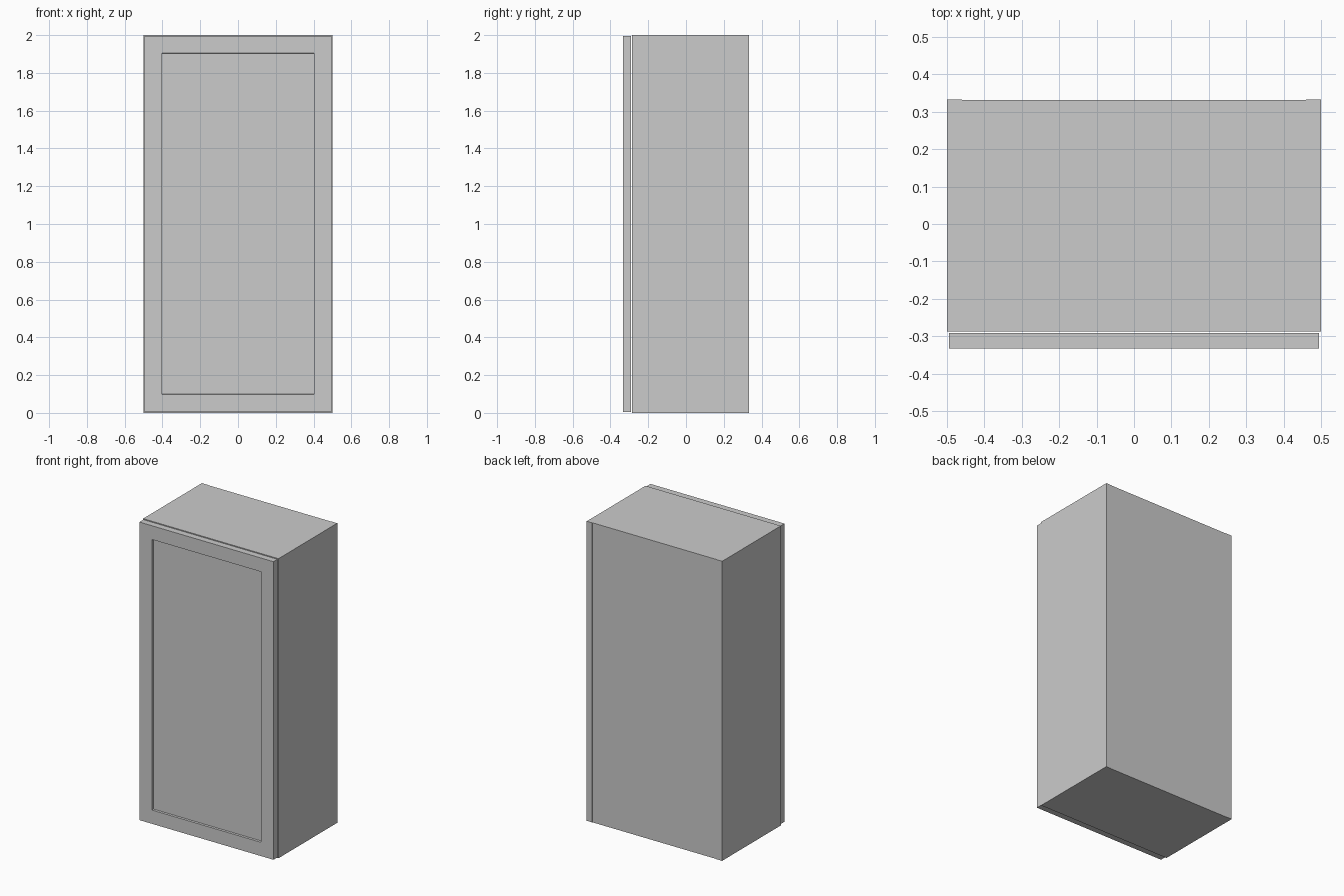
import bpy, bmesh

if "Cube" in bpy.data.objects:
    bpy.data.objects.remove(bpy.data.objects["Cube"])

W, H, D = 0.5, 2.0, 0.333      # half width, height, half depth
T = 0.04                       # board thickness
FRONT = -0.287                 # front edge of the carcass


def box(name, x0, x1, y0, y1, z0, z1):
    bm = bmesh.new()
    bmesh.ops.create_cube(bm, size=1)
    for v in bm.verts:
        v.co = (x1 if v.co.x > 0 else x0,
                y1 if v.co.y > 0 else y0,
                z1 if v.co.z > 0 else z0)
    return finish(name, bm)


def finish(name, bm):
    mesh = bpy.data.meshes.new(name)
    bm.to_mesh(mesh)
    bm.free()
    obj = bpy.data.objects.new(name, mesh)
    bpy.context.collection.objects.link(obj)
    return obj


# Carcass: two full-height sides with the other boards between them
box("left_side", -W, -W + T, FRONT, D, 0, H)
box("right_side", W - T, W, FRONT, D, 0, H)
inner = W - T
back_y = D - 0.002
box("bottom_board", -inner, inner, FRONT, back_y - 0.02, 0, T)
box("top_board", -inner, inner, FRONT, back_y - 0.02, H - T, H)
box("back_panel", -inner, inner, back_y - 0.02, back_y, 0, H)

# Door: one slab with a framed, recessed centre panel
door = box("door", -0.495, 0.495, -D, -0.291, 0.006, 1.996)
bm = bmesh.new()
bm.from_mesh(door.data)
bm.faces.ensure_lookup_table()
front = min(bm.faces, key=lambda f: f.calc_center_median().y)
bmesh.ops.inset_region(bm, faces=[front], thickness=0.13)
bmesh.ops.inset_region(bm, faces=[front], thickness=0.002, depth=-0.014)
bmesh.ops.recalc_face_normals(bm, faces=bm.faces)
bm.to_mesh(door.data)
bm.free()
